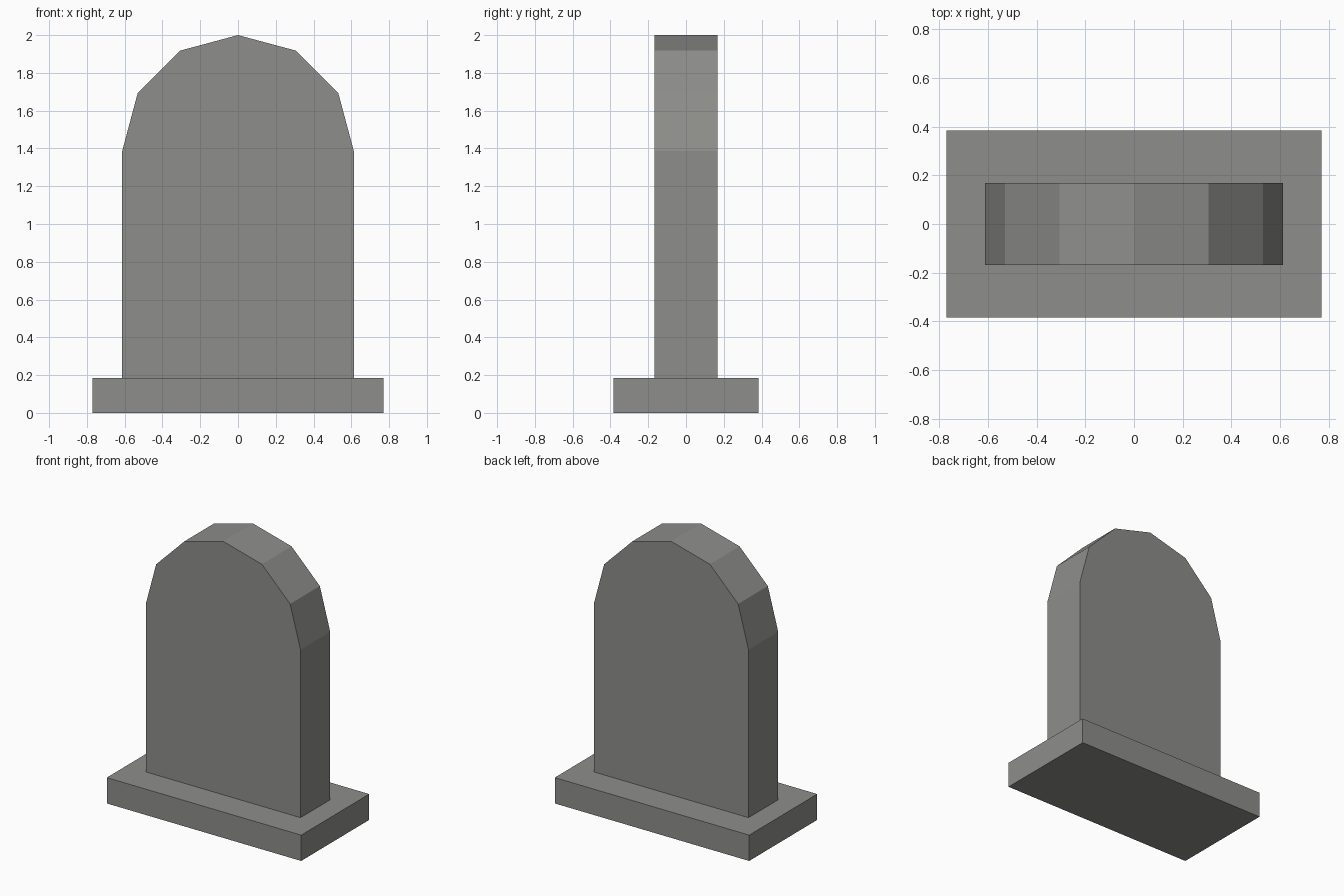
import bpy
import bmesh
from math import cos, sin, pi

cube = bpy.data.objects.get("Cube")
if cube:
    bpy.data.objects.remove(cube, do_unlink=True)

BASE_TOP = 0.185
RADIUS = 0.613
SPRING = 2.0 - RADIUS
ARCH_SIDES = 6

# Grey stone
stone = bpy.data.materials.new("grey_stone")
stone.use_nodes = True
colour = (0.27, 0.27, 0.26, 1)
stone.diffuse_color = colour
bsdf = stone.node_tree.nodes["Principled BSDF"]
bsdf.inputs["Base Color"].default_value = colour
bsdf.inputs["Roughness"].default_value = 0.9


def extruded(name, profile, depth):
    """Extrude an x-z outline along y, centred on y = 0."""
    bm = bmesh.new()
    face = bm.faces.new([bm.verts.new((x, -depth / 2, z)) for x, z in profile])
    result = bmesh.ops.extrude_face_region(bm, geom=[face])
    moved = [v for v in result["geom"] if isinstance(v, bmesh.types.BMVert)]
    bmesh.ops.translate(bm, verts=moved, vec=(0, depth, 0))
    bmesh.ops.recalc_face_normals(bm, faces=bm.faces)
    mesh = bpy.data.meshes.new(name)
    bm.to_mesh(mesh)
    bm.free()
    mesh.materials.append(stone)
    obj = bpy.data.objects.new(name, mesh)
    bpy.context.collection.objects.link(obj)
    return obj


# Plinth
w = 0.77
extruded("plinth", [(-w, 0), (w, 0), (w, BASE_TOP), (-w, BASE_TOP)], 0.77)

# Upright slab with a faceted round top
arch = [(RADIUS * cos(pi * i / ARCH_SIDES), SPRING + RADIUS * sin(pi * i / ARCH_SIDES))
        for i in range(ARCH_SIDES + 1)]
extruded("headstone_slab", [(-RADIUS, BASE_TOP), (RADIUS, BASE_TOP)] + arch, 0.336)
